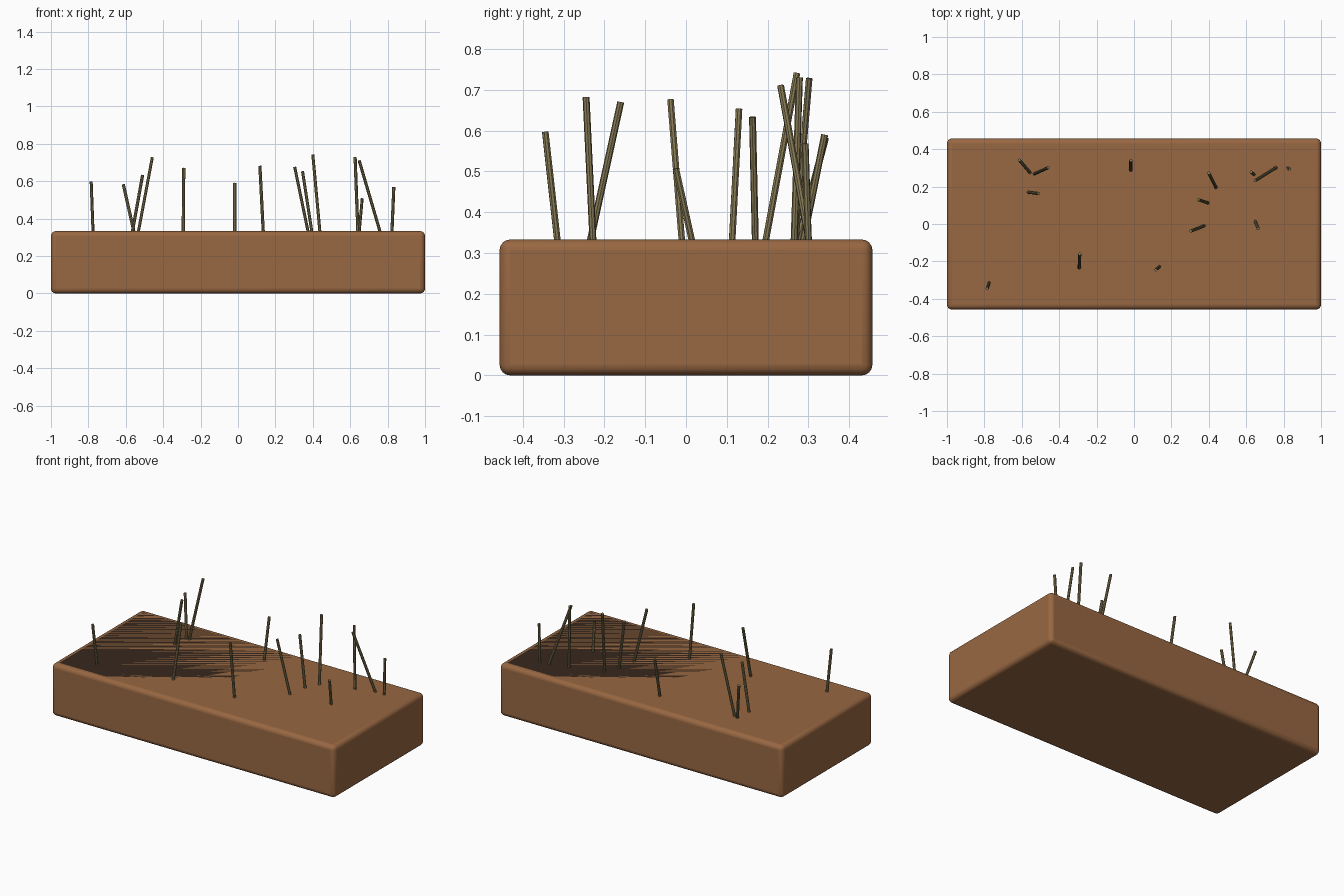
import bpy
import math
from mathutils import Vector

LENGTH, DEPTH, HEIGHT = 2.0, 0.914, 0.333
EDGE = 0.026          # rounding of the planter box
RIM = 0.034           # wood left visible around the soil
STEM_RADIUS = 0.0085

cube = bpy.data.objects.get("Cube")
if cube:
    bpy.data.objects.remove(cube, do_unlink=True)


def make_material(name, rgb):
    material = bpy.data.materials.new(name)
    material.use_nodes = True
    colour = (*rgb, 1.0)
    material.diffuse_color = colour
    material.node_tree.nodes["Principled BSDF"].inputs["Base Color"].default_value = colour
    return material


def finish(name, material):
    part = bpy.context.object
    part.name = name
    part.data.name = name
    part.data.materials.append(material)
    return part


def add_box(name, size, centre_z, material):
    bpy.ops.mesh.primitive_cube_add(size=1, location=(0, 0, centre_z))
    part = finish(name, material)
    part.scale = size
    bpy.ops.object.transform_apply(location=False, rotation=False, scale=True)
    return part


def add_stem(name, base, tip, material):
    base, tip = Vector(base), Vector(tip)
    axis = tip - base
    bpy.ops.mesh.primitive_cylinder_add(
        vertices=8, radius=STEM_RADIUS, depth=axis.length, location=(base + tip) / 2)
    part = finish(name, material)
    part.rotation_euler = axis.to_track_quat("Z", "Y").to_euler()
    return part


wood = make_material("warm brown wood", (0.315, 0.136, 0.054))
earth = make_material("dark earth", (0.038, 0.021, 0.012))
stalk = make_material("dry olive stalk", (0.235, 0.19, 0.088))

# Planter box with rounded edges
box = add_box("planter_box", (LENGTH, DEPTH, HEIGHT), HEIGHT / 2, wood)
bevel = box.modifiers.new("rounded edges", "BEVEL")
bevel.width = EDGE
bevel.segments = 4
bpy.ops.object.shade_smooth_by_angle(angle=math.radians(40))

# Soil bed, level with the flat top and inside the rounded rim
SOIL_DEPTH = HEIGHT / 2
add_box("soil", (LENGTH - 2 * RIM, DEPTH - 2 * RIM, SOIL_DEPTH), HEIGHT - SOIL_DEPTH / 2, earth)

# Bare stems: base x, base y, tip x, tip y, tip height
stems = [
    (-.775, -.315, -.785, -.345, .597),
    (-.556, .275, -.613, .342, .582),
    (-.565, .17, -.51, .163, .633),
    (-.533, .268, -.458, .302, .728),
    (-.293, -.235, -.29, -.16, .67),
    (-.017, .287, -.017, .34, .59),
    (.135, -.228, .117, -.245, .682),
    (.375, -.01, .303, -.038, .676),
    (.395, .113, .345, .13, .653),
    (.438, .195, .4, .272, .741),
    (.641, .265, .626, .278, .73),
    (.76, .302, .648, .232, .71),
    (.648, .015, .664, -.025, .507),
    (.823, .3, .833, .292, .568),
]
for number, (bx, by, tx, ty, top) in enumerate(stems, 1):
    add_stem(f"stem_{number}", (bx, by, HEIGHT - 0.005), (tx, ty, top), stalk)
